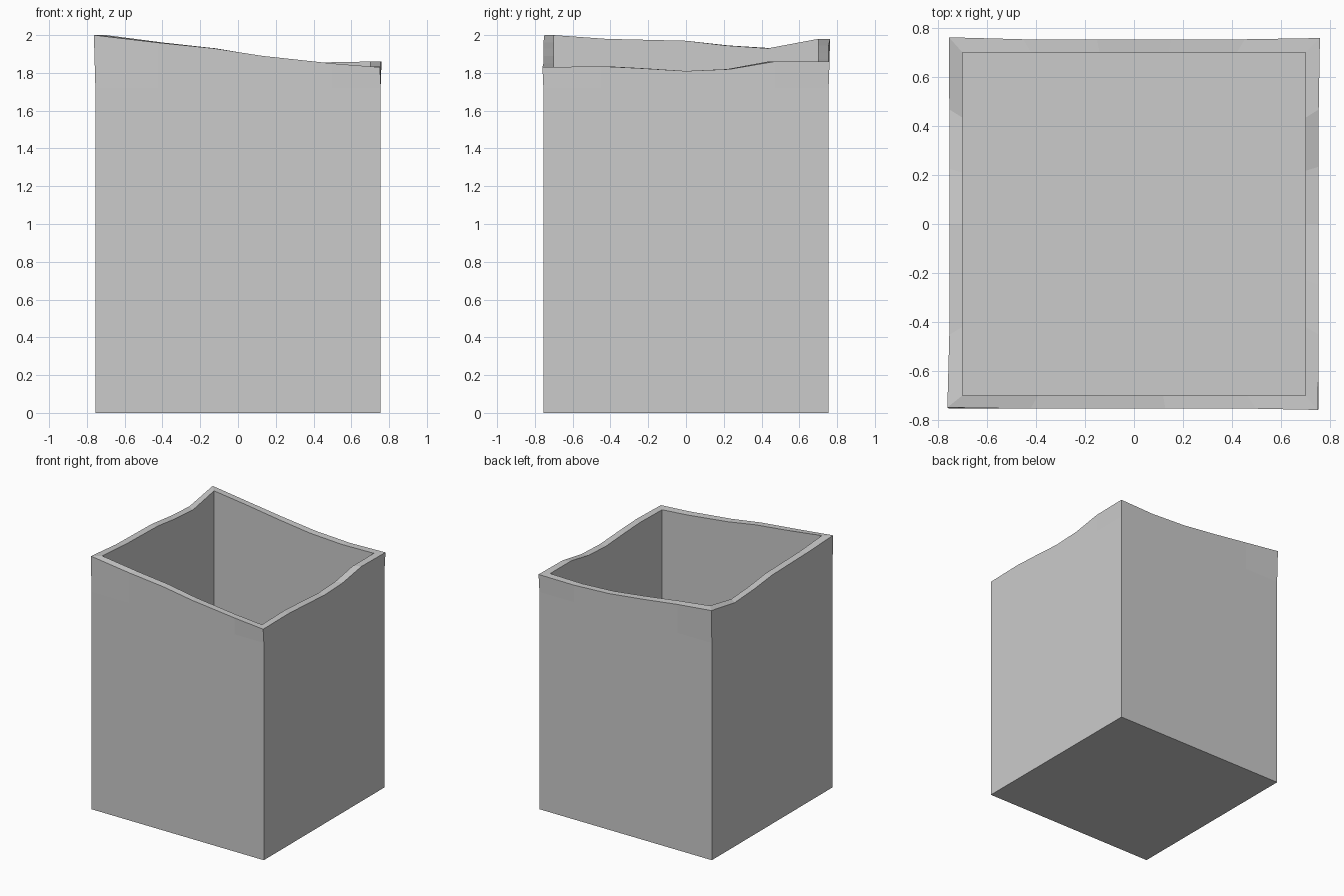
import bpy, bmesh

if "Cube" in bpy.data.objects:
    bpy.data.objects.remove(bpy.data.objects["Cube"])

W, I, FLOOR = 0.755, 0.70, 0.055   # outer half width, inner half width, floor thickness

# Uneven rim, counter-clockwise from front left: (fraction of the half width, height) per side
front = [(-1, 2.0), (-0.56, 1.96), (-0.17, 1.93), (0.17, 1.89), (0.66, 1.85)]
right = [(-1, 1.83), (-0.6, 1.835), (-0.33, 1.825), (0, 1.81), (0.31, 1.82), (0.62, 1.86)]
back = [(1, 1.86), (0.6, 1.855), (0.2, 1.87), (-0.2, 1.905), (-0.6, 1.945)]
left = [(1, 1.98), (0.62, 1.93), (0.3, 1.945), (0, 1.97), (-0.6, 1.98)]
rim = ([(t, -1, z) for t, z in front] + [(1, t, z) for t, z in right]
       + [(t, 1, z) for t, z in back] + [(-1, t, z) for t, z in left])

# Slightly flared rim corners
flare = {(-1, -1): (-0.763, -0.75), (1, -1): (0.752, -0.76),
         (1, 1): (0.76, 0.76), (-1, 1): (-0.756, 0.763)}

bm = bmesh.new()


def ring(half, z=None, flared=False):
    verts = []
    for u, v, h in rim:
        x, y = u * half, v * half
        if flared:
            x, y = flare.get((u, v), (x, y))
        verts.append(bm.verts.new((x, y, h if z is None else z)))
    return verts


# Outer wall, rim, inner wall and floor
rings = [ring(W, 0), ring(W, 1.72), ring(W, flared=True), ring(I), ring(I, FLOOR)]
n = len(rim)
for a, b in zip(rings, rings[1:]):
    for i in range(n):
        j = (i + 1) % n
        bm.faces.new((a[i], a[j], b[j], b[i]))
bm.faces.new(rings[0][::-1])
bm.faces.new(rings[-1])
bmesh.ops.recalc_face_normals(bm, faces=bm.faces)

mesh = bpy.data.meshes.new("open_box")
bm.to_mesh(mesh)
bm.free()
bpy.context.collection.objects.link(bpy.data.objects.new("open_box", mesh))
